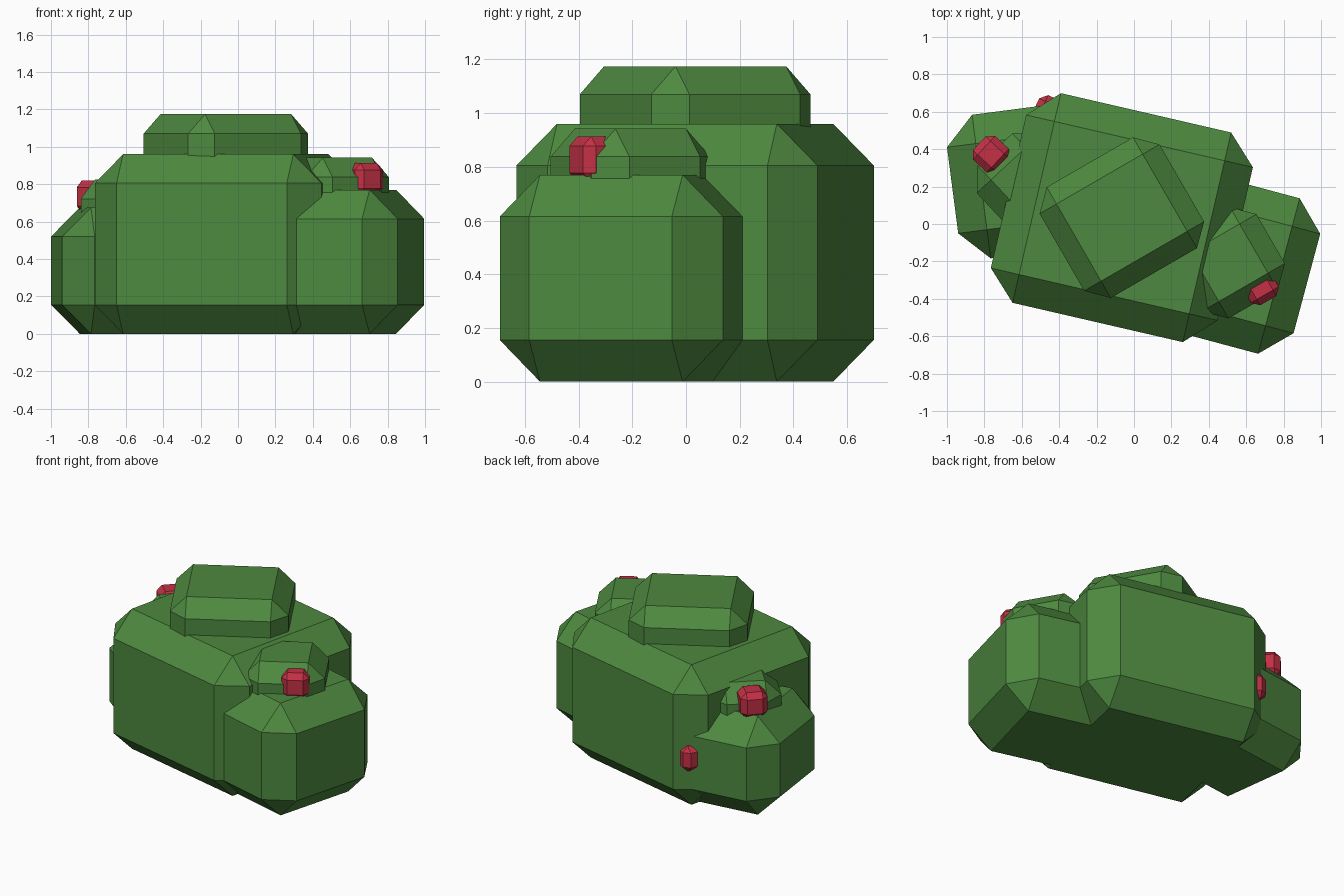
import bpy, bmesh
from math import radians
from mathutils import Matrix

if "Cube" in bpy.data.objects:
    bpy.data.objects.remove(bpy.data.objects["Cube"])


def make_material(name, color):
    m = bpy.data.materials.new(name)
    m.diffuse_color = color
    m.use_nodes = True
    m.node_tree.nodes["Principled BSDF"].inputs["Base Color"].default_value = m.diffuse_color
    return m


leaf = make_material("leaf_green", (0.075, 0.25, 0.05, 1))
red = make_material("berry_red", (0.55, 0.03, 0.06, 1))


def chamfered_box(name, center, size, bevel, angle, mat):
    """Box with every edge cut once, turned about z."""
    bm = bmesh.new()
    bmesh.ops.create_cube(bm, size=1)
    bmesh.ops.scale(bm, vec=size, verts=bm.verts)
    bmesh.ops.bevel(bm, geom=bm.edges[:], offset=bevel, segments=1,
                    affect='EDGES', profile=0.5)
    bm.transform(Matrix.Translation(center) @ Matrix.Rotation(radians(angle), 4, 'Z'))
    me = bpy.data.meshes.new(name)
    bm.to_mesh(me)
    bm.free()
    me.materials.append(mat)
    ob = bpy.data.objects.new(name, me)
    bpy.context.collection.objects.link(ob)
    return ob


# Each clump: name, x, y, width, depth, height, base turn, cap turn
clumps = [
    ("middle", -0.065, 0.034, 1.244, 1.15, 0.96, -13, 30),
    ("right", 0.509, -0.207, 0.86, 0.86, 0.77, -15, 30),
    ("left", -0.586, 0.23, 0.774, 0.774, 0.675, 7.4, 43),
]
CAP = 0.595  # cap size relative to its clump
for name, x, y, w, d, h, turn, cap_turn in clumps:
    chamfered_box(name + "_foliage", (x, y, h / 2), (w, d, h), 0.155, turn, leaf)
    cap_h = h * CAP
    chamfered_box(name + "_foliage_cap", (x, y, h * 1.223 - cap_h / 2),
                  (w * CAP, d * CAP, cap_h), 0.104, cap_turn, leaf)

# Berries half sunk into the foliage
berries = [
    ("right_berry", (0.675, -0.335, 0.827), 30),
    ("left_berry", (-0.765, 0.373, 0.733), 47),
    ("back_berry", (-0.45, 0.59, 0.37), 65),
]
for name, pos, turn in berries:
    chamfered_box(name, pos, (0.172, 0.172, 0.172), 0.036, turn, red)
